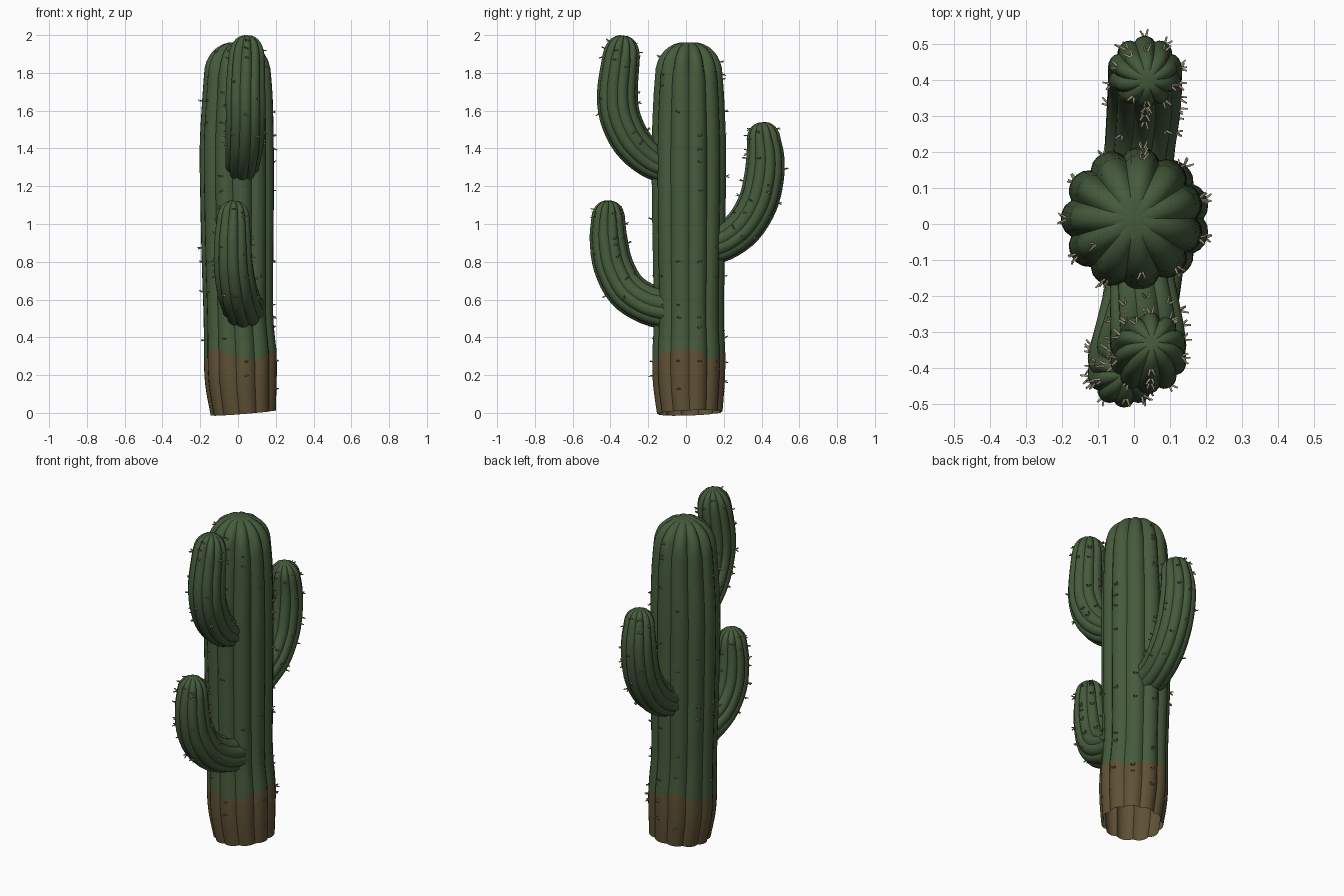
import bpy, bmesh, math, random
from mathutils import Vector

random.seed(4)
cube = bpy.data.objects.get("Cube")
if cube:
    bpy.data.objects.remove(cube, do_unlink=True)


def material(name, colour):
    m = bpy.data.materials.new(name)
    m.use_nodes = True
    m.diffuse_color = (*colour, 1)
    m.node_tree.nodes["Principled BSDF"].inputs["Base Color"].default_value = (*colour, 1)
    return m


GREEN = material("cactus green", (0.06, 0.105, 0.045))
BROWN = material("bark brown", (0.115, 0.082, 0.036))
SPINE = material("spine tan", (0.33, 0.28, 0.18))

STEPS = 4      # rings between control points
PER_RIB = 6    # segments across one rib


def finish(bm, name, mats, smooth):
    mesh = bpy.data.meshes.new(name)
    bm.to_mesh(mesh)
    bm.free()
    for m in mats:
        mesh.materials.append(m)
    ob = bpy.data.objects.new(name, mesh)
    bpy.context.collection.objects.link(ob)
    if smooth:
        bpy.ops.object.select_all(action='DESELECT')
        bpy.context.view_layer.objects.active = ob
        ob.select_set(True)
        bpy.ops.object.shade_smooth_by_angle(angle=math.radians(40))
    return ob


def spline(points):
    """Smooth path through (x, y, z, radius) control points."""
    pts = [Vector(p) for p in points]
    out = []
    for i in range(len(pts) - 1):
        a, b = pts[max(i - 1, 0)], pts[i]
        c, d = pts[i + 1], pts[min(i + 2, len(pts) - 1)]
        for s in range(STEPS):
            t = s / STEPS
            out.append(0.5 * (2 * b + (c - a) * t + (2 * a - 5 * b + 4 * c - d) * t * t
                              + (3 * b - a - 3 * c + d) * t ** 3))
    out.append(pts[-1])
    return out


def add_spine(bm, base, direction, length, width):
    """Stubby tapered thorn."""
    d = direction.normalized()
    u = d.orthogonal().normalized()
    v = d.cross(u)
    rings = []
    for h, w in ((-0.006, width), (length, width * 0.6)):
        rings.append([bm.verts.new(base + d * h + (u * math.cos(k * math.pi / 2)
                      + v * math.sin(k * math.pi / 2)) * w) for k in range(4)])
    for k in range(4):
        n = (k + 1) % 4
        bm.faces.new((rings[0][k], rings[0][n], rings[1][n], rings[1][k]))
    bm.faces.new(rings[1])


def ribbed_column(name, points, dome, ribs, depth, spines, brown_ring=0, skip=0):
    """Ribbed tube swept along a path and closed with a rounded tip."""
    path = spline(points)
    body = len(path)
    tip = (path[-1] - path[-2]).to_3d().normalized()
    end = path[-1].copy()
    for k in range(1, 8):
        a = k / 8 * math.pi / 2
        c = end.to_3d() + tip * dome * math.sin(a)
        path.append(Vector((*c, end.w * math.cos(a) ** 0.85)))

    bm, thorns = bmesh.new(), bmesh.new()
    count = ribs * PER_RIB
    rings, crests = [], []
    for i, p in enumerate(path):
        t = (path[min(i + 1, len(path) - 1)] - path[max(i - 1, 0)]).to_3d().normalized()
        u = Vector((1, 0, 0))
        u = (u - t * u.dot(t)).normalized()
        v = t.cross(u)
        groove = depth * (1.5 if i >= body else 0.7 + 0.3 * i / body)
        ring = []
        for j in range(count):
            a = j / count * math.tau
            bulge = abs(math.sin(math.pi * j / PER_RIB)) ** 0.7
            out = u * math.cos(a) + v * math.sin(a)
            pos = p.to_3d() + out * p.w * (1 - groove * (1 - bulge))
            if brown_ring and i == brown_ring:
                pos.z += 0.025 * math.sin(3 * a + 2.2) + 0.008 * math.sin(7 * a)
            ring.append(bm.verts.new(pos))
            if j % PER_RIB == PER_RIB // 2 and skip <= i < len(path) - 3:
                crests.append((pos, out, t))
        rings.append(ring)
    for i in range(len(rings) - 1):
        for j in range(count):
            n = (j + 1) % count
            f = bm.faces.new((rings[i][j], rings[i][n], rings[i + 1][n], rings[i + 1][j]))
            f.material_index = 1 if i < brown_ring else 0
    # dimpled crown
    top = bm.verts.new(end.to_3d() + tip * dome * 0.97)
    for j in range(count):
        bm.faces.new((rings[-1][j], rings[-1][(j + 1) % count], top))
    finish(bm, name, [GREEN, BROWN] if brown_ring else [GREEN], True)

    # small clusters of thorns on the rib crests
    for pos, out, t in random.sample(crests, spines):
        side = t.cross(out)
        for k in (-1, 1):
            lean = out + side * k * random.uniform(0.2, 0.7) + t * random.uniform(-0.5, 0.6)
            add_spine(thorns, pos + side * k * 0.004, lean, random.uniform(0.012, 0.022), 0.005)
    finish(thorns, name + "_spines", [SPINE], False)


# Main trunk with a bare woody base, open underneath
ribbed_column("trunk", [
    (0.03, 0.02, 0, 0.175), (0.018, 0.015, 0.16, 0.192), (0.014, 0.015, 0.31, 0.195),
    (0.005, 0.015, 0.5, 0.187), (0, 0.015, 0.8, 0.192), (-0.002, 0.015, 1.1, 0.197),
    (-0.004, 0.015, 1.4, 0.199), (0, 0.015, 1.65, 0.19), (0, 0.015, 1.79, 0.18)],
    0.175, 11, 0.12, 60, brown_ring=2 * STEPS, skip=3)

# Lower front arm
ribbed_column("lower_front_arm", [
    (0.03, -0.08, 0.55, 0.115), (0.02, -0.2, 0.575, 0.108), (-0.005, -0.315, 0.65, 0.108),
    (-0.025, -0.385, 0.78, 0.106), (-0.028, -0.41, 0.92, 0.1), (-0.025, -0.412, 1.02, 0.09)],
    0.105, 10, 0.13, 32, skip=7)

# Upper front arm
ribbed_column("upper_front_arm", [
    (0.02, -0.08, 1.29, 0.085), (0.025, -0.19, 1.34, 0.095), (0.035, -0.29, 1.44, 0.105),
    (0.04, -0.35, 1.57, 0.108), (0.04, -0.363, 1.7, 0.108), (0.045, -0.345, 1.87, 0.1)],
    0.13, 10, 0.13, 32, skip=7)

# Back arm
ribbed_column("back_arm", [
    (0.01, 0.08, 0.875, 0.105), (0.015, 0.2, 0.905, 0.1), (0.025, 0.305, 0.985, 0.104),
    (0.03, 0.38, 1.11, 0.106), (0.03, 0.412, 1.24, 0.106), (0.03, 0.42, 1.35, 0.101),
    (0.033, 0.412, 1.44, 0.09)],
    0.1, 10, 0.13, 32, skip=7)
